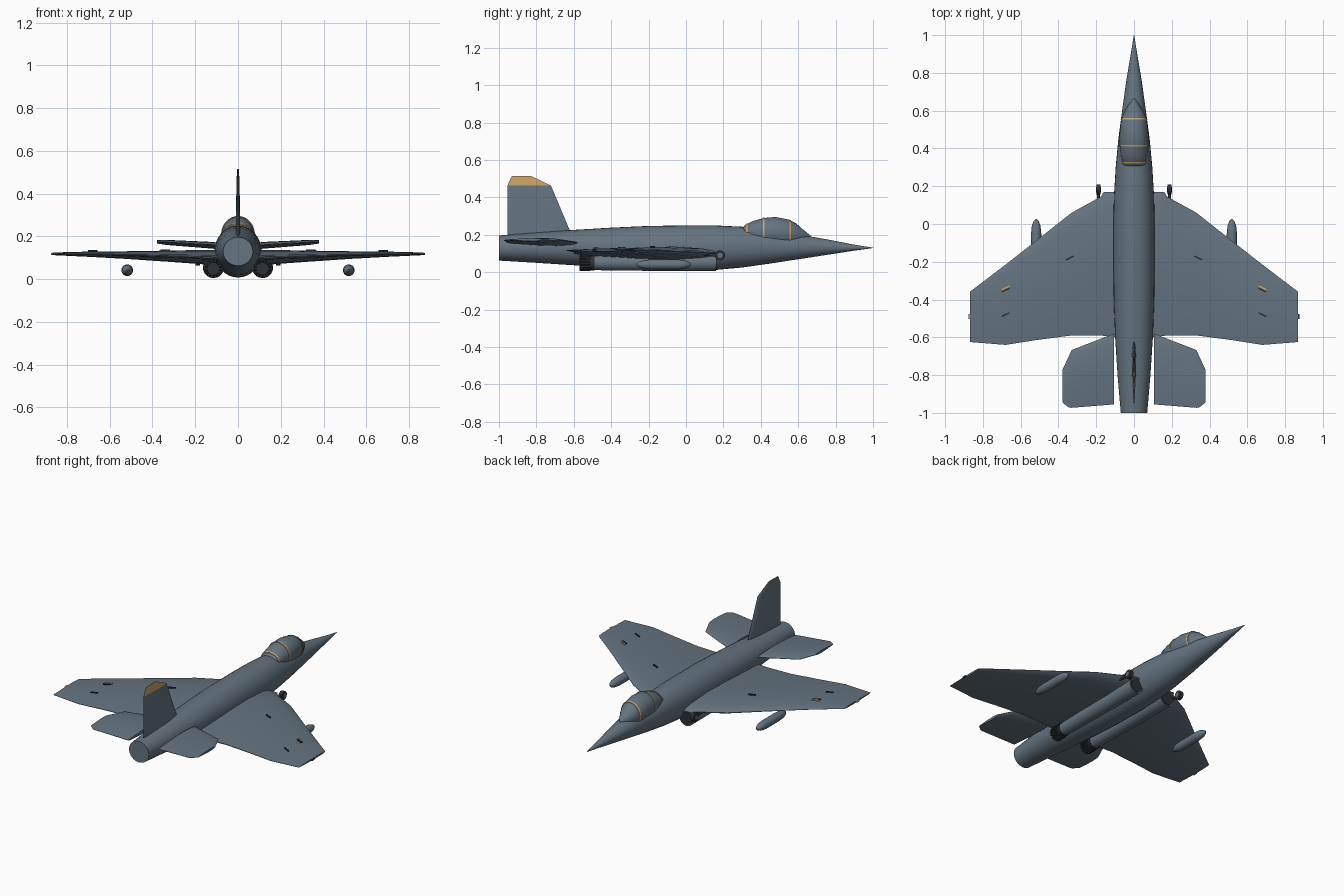
import bpy, bmesh, math
from mathutils import Matrix, Vector

cube = bpy.data.objects.get("Cube")
if cube:
    bpy.data.objects.remove(cube, do_unlink=True)


def material(name, colour):
    m = bpy.data.materials.new(name)
    m.use_nodes = True
    m.diffuse_color = (*colour, 1)
    bsdf = next(n for n in m.node_tree.nodes if n.type == 'BSDF_PRINCIPLED')
    bsdf.inputs["Base Color"].default_value = (*colour, 1)
    return m


GREY = material("slate grey", (0.13, 0.175, 0.215))
DARK = material("dark metal", (0.025, 0.03, 0.036))
ORANGE = material("amber", (0.62, 0.37, 0.13))


def finish(name, bm, *mats):
    """Turn a bmesh into a smooth-shaded object."""
    bmesh.ops.recalc_face_normals(bm, faces=bm.faces)
    mesh = bpy.data.meshes.new(name)
    bm.to_mesh(mesh)
    bm.free()
    for m in mats:
        mesh.materials.append(m)
    ob = bpy.data.objects.new(name, mesh)
    bpy.context.collection.objects.link(ob)
    bpy.ops.object.select_all(action='DESELECT')
    ob.select_set(True)
    bpy.context.view_layer.objects.active = ob
    bpy.ops.object.shade_smooth_by_angle(angle=math.radians(32))
    return ob


def skin(rings):
    """Bridge closed rings of points and cap both ends."""
    bm = bmesh.new()
    loops = [[bm.verts.new(p) for p in ring] for ring in rings]
    n = len(loops[0])
    for a, b in zip(loops, loops[1:]):
        for i in range(n):
            j = (i + 1) % n
            bm.faces.new((a[i], a[j], b[j], b[i]))
    bm.faces.new(loops[0])
    bm.faces.new(loops[-1])
    return bm


def body(name, stations, mat, x=0, sides=32):
    """Loft ellipses along y; station = (y, half width, bottom, top)."""
    rings = []
    for y, w, low, high in stations:
        c, h = (low + high) / 2, (high - low) / 2
        rings.append([(x + w * math.cos(a), y, c + h * math.sin(a))
                      for a in (math.tau * k / sides for k in range(sides))])
    return finish(name, skin(rings), mat)


FOIL = [(0, 0.04), (0.02, 0.3), (0.1, 0.7), (0.3, 1), (0.55, 0.85), (0.93, 0.3), (1, 0.08)]


def panel(stations, place):
    """Loft foil sections; station = (span, lead, trail, offset, half thickness)."""
    rings = []
    for span, lead, trail, off, half in stations:
        upper = [(t, h) for t, h in FOIL]
        lower = [(t, -h) for t, h in reversed(FOIL)]
        rings.append([place(span, lead + (trail - lead) * t, off + half * h)
                      for t, h in upper + lower])
    return skin(rings)


def tube(name, start, end, radius, mat, sides=16):
    a, b = Vector(start), Vector(end)
    bm = bmesh.new()
    turn = (b - a).to_track_quat('Z', 'Y').to_matrix().to_4x4()
    bmesh.ops.create_cone(bm, cap_ends=True, segments=sides, radius1=radius, radius2=radius,
                          depth=(b - a).length, matrix=Matrix.Translation((a + b) / 2) @ turn)
    return finish(name, bm, mat)


def block(name, centre, size, mat, angle=0):
    bm = bmesh.new()
    bmesh.ops.create_cube(bm, size=1, matrix=Matrix.Translation(centre)
                          @ Matrix.Rotation(angle, 4, 'Z') @ Matrix.Diagonal((*size, 1)))
    return finish(name, bm, mat)


# Fuselage
body("fuselage", [
    (-1, 0.07, 0.062, 0.196), (-0.8, 0.087, 0.05, 0.212), (-0.6, 0.1, 0.037, 0.226),
    (-0.4, 0.107, 0.02, 0.238), (-0.2, 0.11, 0.01, 0.247), (0, 0.11, 0.007, 0.25),
    (0.15, 0.106, 0.011, 0.25), (0.3, 0.097, 0.025, 0.243), (0.45, 0.083, 0.046, 0.226),
    (0.6, 0.063, 0.069, 0.202), (0.75, 0.042, 0.092, 0.176), (0.9, 0.017, 0.115, 0.147),
    (1, 0.001, 0.129, 0.131)], GREY)

# Canopy and its hoops
CANOPY = [(0.3, 0.046, 0.19, 0.23), (0.315, 0.058, 0.175, 0.252), (0.36, 0.07, 0.15, 0.274),
          (0.42, 0.076, 0.13, 0.29), (0.48, 0.076, 0.13, 0.295), (0.55, 0.069, 0.13, 0.281),
          (0.59, 0.053, 0.14, 0.26), (0.63, 0.03, 0.16, 0.224), (0.665, 0.003, 0.185, 0.197)]
body("canopy", CANOPY, GREY)


def canopy_at(y, grow):
    for a, b in zip(CANOPY, CANOPY[1:]):
        if a[0] <= y <= b[0]:
            t = (y - a[0]) / (b[0] - a[0])
            w, low, high = (p + (q - p) * t for p, q in zip(a[1:], b[1:]))
            return (y, w + grow, low, high + grow)


for i, y in enumerate((0.325, 0.415, 0.558)):
    body(f"canopy_hoop_{i + 1}", [canopy_at(y - 0.004, 0.003), canopy_at(y + 0.004, 0.003)], ORANGE)

# Tail fin, tip painted on one side
fin = panel([(0.17, -0.6, -0.955, 0, 0.012), (0.22, -0.62, -0.955, 0, 0.011),
             (0.463, -0.722, -0.955, 0, 0.007), (0.515, -0.83, -0.93, 0, 0.004)],
            lambda s, y, t: (t, y, s))
fin.normal_update()
for f in fin.faces:
    c = f.calc_center_median()
    f.material_index = int(c.z > 0.463 and c.x > 0)
finish("tail_fin", fin, GREY, ORANGE)

WING = [(0.09, 0.17, -0.6, 0.101, 0.036), (0.16, 0.17, -0.592, 0.102, 0.034),
        (0.175, 0.145, -0.59, 0.103, 0.033), (0.33, 0.06, -0.59, 0.107, 0.026),
        (0.52, -0.09, -0.615, 0.112, 0.018), (0.68, -0.215, -0.64, 0.116, 0.013),
        (0.868, -0.358, -0.625, 0.118, 0.006)]
STABILISER = [(0.105, -0.58, -0.955, 0.157, 0.016), (0.33, -0.667, -0.973, 0.171, 0.012),
              (0.345, -0.7, -0.972, 0.172, 0.011), (0.378, -0.77, -0.945, 0.174, 0.008)]

for side, s in (("left", 1), ("right", -1)):
    # Wings and tailplanes
    across = lambda span, y, t: (s * span, y, t)
    finish(f"{side}_wing", panel(WING, across), GREY)
    finish(f"{side}_tailplane", panel(STABILISER, across), GREY)
    block(f"{side}_wingtip_light", (s * 0.869, -0.49, 0.118), (0.012, 0.025, 0.01),
          ORANGE if s < 0 else DARK)

    # Small fences on the wing
    for i, (x, y, z, mat) in enumerate(((0.34, -0.18, 0.133, DARK), (0.68, -0.35, 0.129, DARK),
                                        (0.68, -0.338, 0.129, ORANGE), (0.68, -0.48, 0.125, DARK))):
        block(f"{side}_wing_fence_{i + 1}", (s * x, y, z), (0.045, 0.008, 0.012), mat, -s * 0.45)

    # Engine pod with dark intake and petalled nozzle
    x = s * 0.115
    body(f"{side}_engine_pod", [(-0.53, 0.036, 0.014, 0.086), (-0.45, 0.04, 0.01, 0.09),
                                (-0.1, 0.046, 0.006, 0.096), (0.16, 0.049, 0.005, 0.1)], GREY, x)
    body(f"{side}_intake_face", [(0.159, 0.042, 0.012, 0.093), (0.164, 0.042, 0.012, 0.093)], DARK, x)
    body(f"{side}_nozzle", [(-0.57, 0.03, 0.018, 0.078), (-0.49, 0.041, 0.008, 0.09)], DARK, x)
    for k in range(14):
        a = math.tau * k / 14
        px, pz = x + 0.037 * math.cos(a), 0.048 + 0.037 * math.sin(a)
        tube(f"{side}_nozzle_petal_{k + 1}", (px, -0.57, pz), (px, -0.51, pz), 0.007, DARK, 6)

    # Underwing tank
    tank = [(-0.265, 0.004), (-0.25, 0.015), (-0.22, 0.024), (-0.18, 0.027), (-0.05, 0.027),
            (-0.01, 0.023), (0.015, 0.014), (0.026, 0.004)]
    body(f"{side}_tank", [(y, r, 0.041 - r, 0.041 + r) for y, r in tank], GREY, s * 0.518, 20)

    # Ring-shaped probe ahead of the wing root
    x = s * 0.188
    tube(f"{side}_probe_arm", (x, 0.08, 0.095), (x, 0.18, 0.09), 0.008, DARK)
    tube(f"{side}_probe_ring", (x - 0.011, 0.182, 0.09), (x + 0.011, 0.182, 0.09), 0.027, DARK, 20)
    tube(f"{side}_probe_hub", (x - 0.014, 0.182, 0.09), (x + 0.014, 0.182, 0.09), 0.014, GREY, 16)
